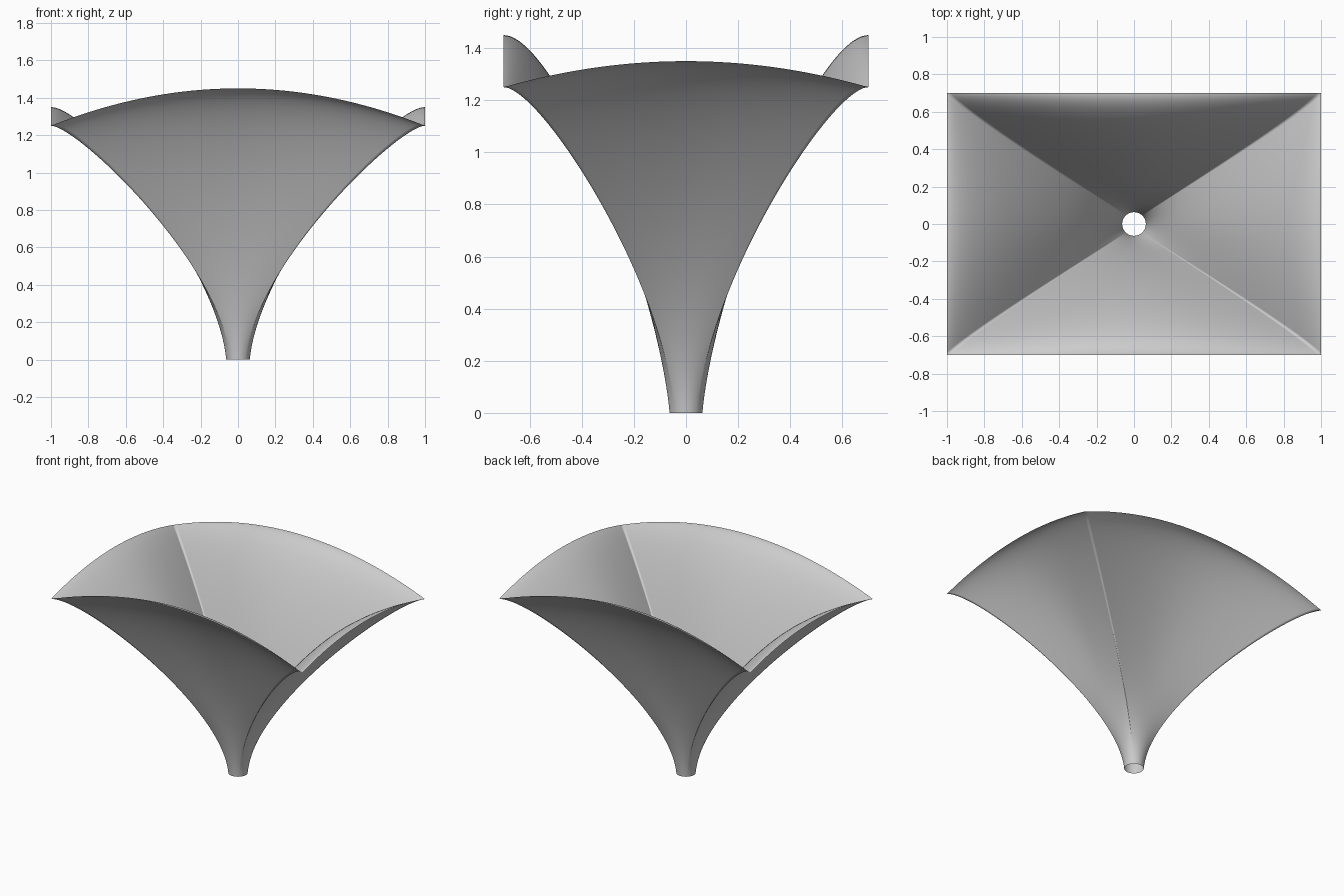
import bpy, bmesh, math
from mathutils import Vector

cube = bpy.data.objects.get("Cube")
if cube:
    bpy.data.objects.remove(cube, do_unlink=True)

HALF_X, HALF_Y = 1.0, 0.7        # rim half sizes
CORNER_Z = 1.25                  # rim height at the corners
RISE_X, RISE_Y = 0.2, 0.1        # rim arch on the long and short edges
THROAT = 0.063                   # radius of the bottom opening
NECK, SPREAD = 0.5, 0.045        # rise and outward lean of the throat handle
FLARE = 0.2                      # handle length at the rim
SEGS, ROWS = 96, 48

grey = bpy.data.materials.new("soft grey")
grey.use_nodes = True
colour = (0.6, 0.6, 0.6, 1)
grey.diffuse_color = colour
grey.node_tree.nodes["Principled BSDF"].inputs["Base Color"].default_value = colour


def rim_point(normal, along, u):
    """Point on the arched rectangular rim; u runs -1 to 1 along one side."""
    flat = normal + along * u
    rise = RISE_Y if abs(normal.x) > abs(normal.y) else RISE_X
    return Vector((flat.x * HALF_X, flat.y * HALF_Y, CORNER_Z + rise * (1 - u * u)))


def rib(side, u):
    """Curve that leaves the round throat and meets the rim level."""
    quarter = side * math.pi / 2
    normal = Vector((round(math.cos(quarter)), round(math.sin(quarter)), 0))
    along = Vector((-normal.y, normal.x, 0))
    angle = quarter + u * math.pi / 4
    outward = Vector((math.cos(angle), math.sin(angle), 0))
    start = outward * THROAT
    end = rim_point(normal, along, u)
    a = start + outward * SPREAD + Vector((0, 0, NECK))
    b = end - (normal + along * u).normalized() * FLARE
    for i in range(ROWS + 1):
        t = i / ROWS
        s = 1 - t
        yield start * s**3 + a * 3 * s * s * t + b * 3 * s * t * t + end * t**3


# Loft the four panels from the throat to the rim
bm = bmesh.new()
ribs = [[bm.verts.new(p) for p in rib(side, 2 * k / SEGS - 1)]
        for side in range(4) for k in range(SEGS)]
for n, left in enumerate(ribs):
    right = ribs[(n + 1) % len(ribs)]
    for i in range(ROWS):
        face = bm.faces.new((left[i], right[i], right[i + 1], left[i + 1]))
        face.smooth = True

mesh = bpy.data.meshes.new("flared_funnel")
bm.to_mesh(mesh)
bm.free()
mesh.materials.append(grey)
funnel = bpy.data.objects.new("flared_funnel", mesh)
bpy.context.collection.objects.link(funnel)
